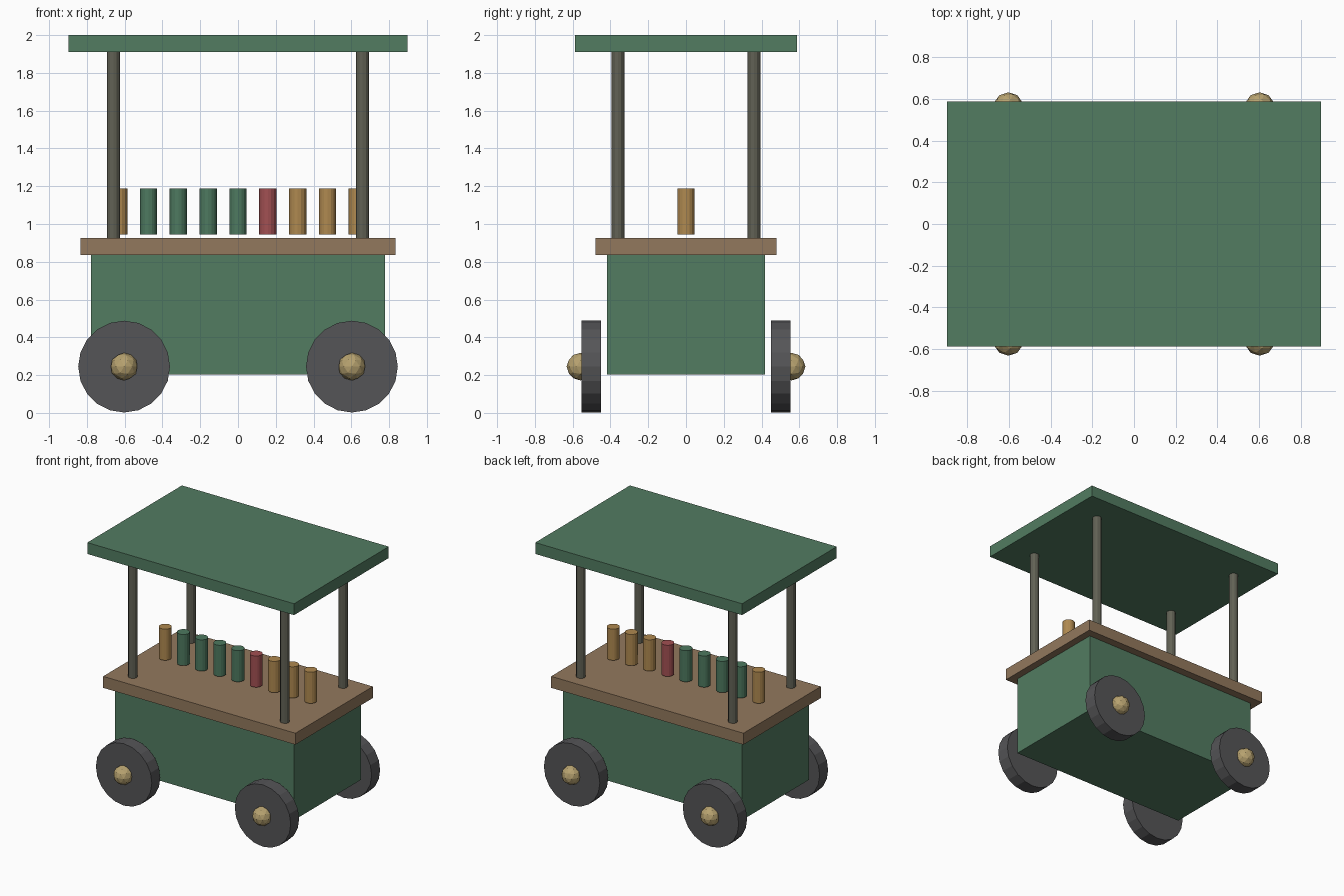
import bpy
from math import pi

cube = bpy.data.objects.get("Cube")
if cube:
    bpy.data.objects.remove(cube, do_unlink=True)


def material(name, rgb):
    m = bpy.data.materials.new(name)
    m.use_nodes = True
    m.diffuse_color = (*rgb, 1)
    bsdf = next(n for n in m.node_tree.nodes if n.type == 'BSDF_PRINCIPLED')
    bsdf.inputs["Base Color"].default_value = (*rgb, 1)
    return m


green = material("painted green", (0.085, 0.2, 0.12))
wood = material("counter wood", (0.29, 0.19, 0.11))
rubber = material("wheel grey", (0.09, 0.09, 0.095))
brass = material("hub brass", (0.47, 0.36, 0.16))
metal = material("post metal", (0.12, 0.12, 0.09))
amber = material("amber bottle", (0.43, 0.25, 0.08))
bottle_green = material("green bottle", (0.075, 0.19, 0.115))
red = material("red bottle", (0.36, 0.08, 0.085))


def finish(name, mat):
    ob = bpy.context.object
    ob.name = name
    ob.data.materials.append(mat)
    return ob


def box(name, mat, half_x, half_y, bottom, top):
    bpy.ops.mesh.primitive_cube_add(size=2, location=(0, 0, (bottom + top) / 2))
    ob = finish(name, mat)
    ob.scale = (half_x, half_y, (top - bottom) / 2)


def cylinder(name, mat, sides, radius, depth, loc, rot=(0, 0, 0)):
    bpy.ops.mesh.primitive_cylinder_add(vertices=sides, radius=radius, depth=depth,
                                        location=loc, rotation=rot)
    return finish(name, mat)


# Cart body, counter and canopy
box("cart_body", green, 0.777, 0.417, 0.203, 0.84)
box("counter", wood, 0.835, 0.48, 0.836, 0.926)
box("canopy", green, 0.898, 0.587, 1.911, 2.0)

# Posts, wheels and hubs at each corner
for sx, side in ((-1, "right"), (1, "left")):
    for sy, end in ((-1, "front"), (1, "back")):
        tag = f"{end}_{side}"
        cylinder(f"post_{tag}", metal, 12, 0.034, 1.0,
                 (sx * 0.66, sy * 0.36, 1.418))
        cylinder(f"wheel_{tag}", rubber, 20, 0.243, 0.105,
                 (sx * 0.603, sy * 0.502, 0.245), (pi / 2, 0, 0))
        bpy.ops.mesh.primitive_ico_sphere_add(
            subdivisions=2, radius=0.073, location=(sx * 0.603, sy * 0.559, 0.245))
        finish(f"hub_{tag}", brass)

# Row of bottles along the counter
row = [amber] + [bottle_green] * 4 + [red] + [amber] * 3
for i, mat in enumerate(row):
    cylinder(f"bottle_{i + 1}", mat, 16, 0.046, 0.245, ((i - 4) * 0.158, 0, 1.066))
